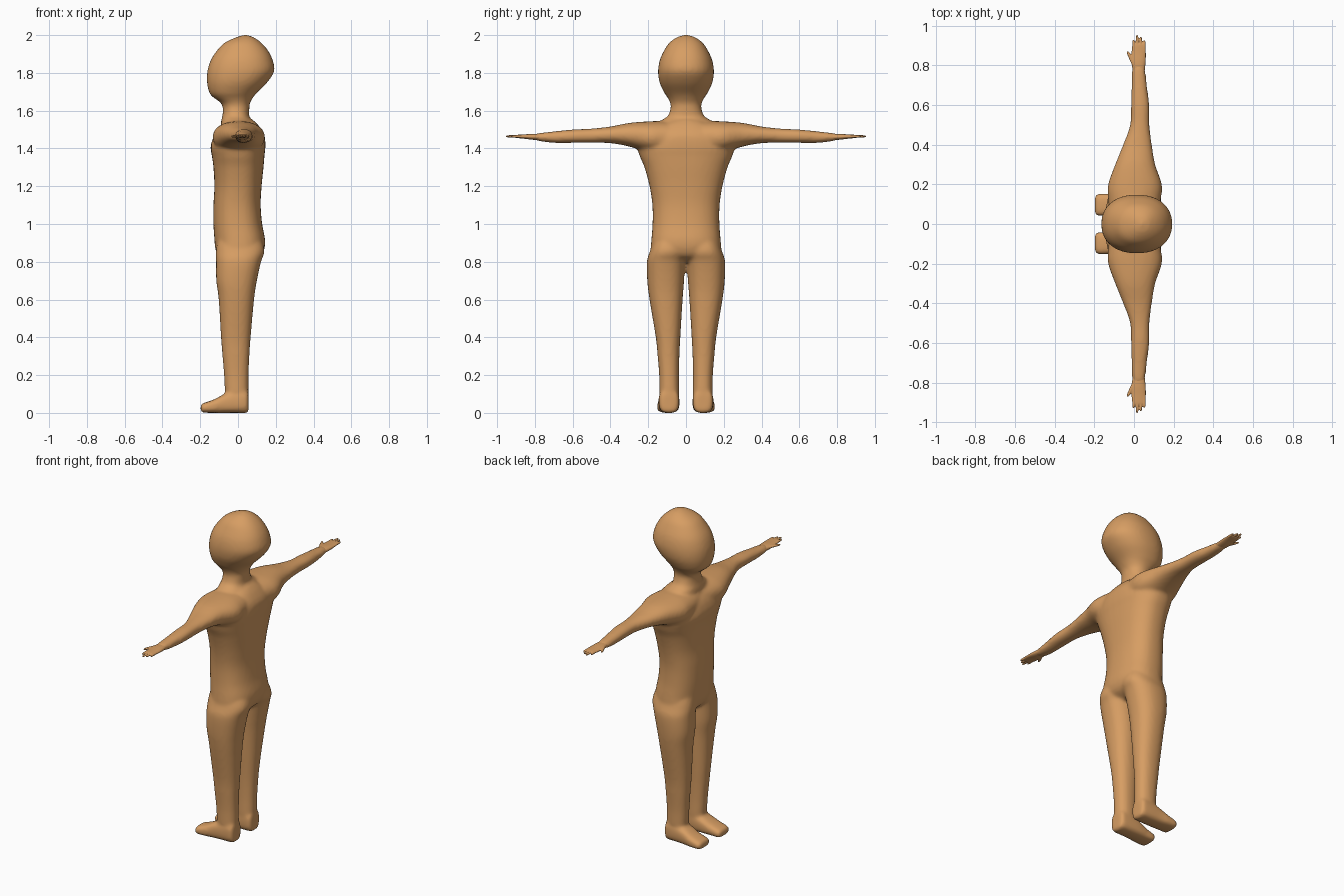
import bpy, bmesh, math
from mathutils import Vector

old = bpy.data.objects.get("Cube")
if old:
    bpy.data.objects.remove(old)

# Single skin material
skin = bpy.data.materials.new("tan_skin")
skin.use_nodes = True
skin.diffuse_color = (0.68, 0.34, 0.125, 1)
bsdf = skin.node_tree.nodes["Principled BSDF"]
bsdf.inputs["Base Color"].default_value = skin.diffuse_color
bsdf.inputs["Roughness"].default_value = 0.7


def smooth_rows(rows, steps=5):
    """Catmull-Rom interpolation between hand-placed sections."""
    rows = [Vector(r) for r in rows]
    out = []
    for i in range(len(rows) - 1):
        p0, p1 = rows[max(i - 1, 0)], rows[i]
        p2, p3 = rows[i + 1], rows[min(i + 2, len(rows) - 1)]
        for s in range(steps):
            t = s / steps
            out.append(p1 + (p2 - p0) * (t / 2)
                       + (p0 * 2 - p1 * 5 + p2 * 4 - p3) * (t * t / 2)
                       + (p1 * 3 - p0 - p2 * 3 + p3) * (t ** 3 / 2))
    return out + [rows[-1]]


def loft(bm, axis, rows, side=1, power=2.2, count=40):
    """Loft rounded sections along an axis; rows are centimetres:
    position, low and high of each remaining axis (or one half width)."""
    rows = [r if len(r) == 5 else (*r[:3], -r[3], r[3]) for r in rows]
    others = [k for k in range(3) if k != axis]
    rings = []
    for pos, a0, a1, b0, b1 in smooth_rows(rows):
        ring = []
        for i in range(count):
            ang = math.tau * i / count
            c, s = math.cos(ang), math.sin(ang)
            co = Vector()
            co[axis] = pos
            co[others[0]] = (a0 + a1 + (a1 - a0) * math.copysign(abs(c) ** (2 / power), c)) / 2
            co[others[1]] = (b0 + b1 + (b1 - b0) * math.copysign(abs(s) ** (2 / power), s)) / 2
            co.y *= side
            ring.append(bm.verts.new(co / 100))
        rings.append(ring)
    for lower, upper in zip(rings, rings[1:]):
        for i in range(count):
            j = (i + 1) % count
            bm.faces.new((lower[i], lower[j], upper[j], upper[i]))
    bm.faces.new(rings[0])
    bm.faces.new(rings[-1])


def finish(name, bm, voxel, relax):
    """Fuse the lofted volumes into one soft surface."""
    bmesh.ops.recalc_face_normals(bm, faces=bm.faces)
    mesh = bpy.data.meshes.new(name)
    bm.to_mesh(mesh)
    bm.free()
    mesh.materials.append(skin)
    mesh.shade_smooth()
    ob = bpy.data.objects.new(name, mesh)
    bpy.context.collection.objects.link(ob)
    fuse = ob.modifiers.new("fuse", 'REMESH')
    fuse.mode = 'VOXEL'
    fuse.voxel_size = voxel
    fuse.use_smooth_shade = True
    soft = ob.modifiers.new("soften", 'SMOOTH')
    soft.factor = 0.5
    soft.iterations = relax


torso = [(80, -7, 7, 10), (83, -10.5, 12, 16.5), (87, -12, 14, 18.5),
         (92, -12.5, 14.3, 18.3), (100, -13, 12.8, 17.7), (110, -13, 12, 17.8),
         (120, -12.5, 12.5, 19.3), (130, -13, 13.5, 22), (136, -13.8, 14, 24.5),
         (141, -14.5, 14.5, 25.5), (147, -12.5, 14, 22), (152, -8.5, 11, 15),
         (155, -7, 8, 9)]
head = [(148, -9, 9, 16), (154, -9, 7.5, 14), (157, -8.3, 6, 9.8),
        (161, -8, 6, 8.2), (164, -9, 6.3, 8.3), (167, -13, 8, 9.8),
        (169.5, -15.2, 10, 11.5), (175, -16.4, 15.5, 14), (181, -16.2, 19.2, 14.8),
        (187, -14.3, 18.3, 13.8), (192, -11, 15.8, 11.5), (196, -7, 12.3, 8.8),
        (199, -.5, 8, 4.5), (200.2, 3.9, 4.1, .1)]
leg = [(98, -9, 9, 3, 14), (90, -11, 13, 1, 17.5), (85, -11.7, 14, 0, 19.3),
       (80, -11.6, 12.2, .4, 20.7), (70, -11.5, 10, 1, 20.5),
       (60, -10.2, 8.5, 1.8, 19.3), (40, -9, 6.7, 3, 16), (30, -8.2, 6, 3.5, 15),
       (20, -7.4, 5.6, 3.7, 14.2), (10, -6.8, 5.5, 3.6, 14), (4, -6, 5, 4, 13.5)]
foot = [(-19.8, 6, 13, 1, 4), (-18.7, 4.2, 15, .2, 5), (-13, 4, 15.2, 0, 7),
        (-7, 3.5, 14.7, 0, 10), (0, 3.5, 14.5, 0, 12), (4.5, 4, 14, 0, 12),
        (5.6, 6, 12, 1, 10)]
arm = [(-4, -11, 11, 136, 154), (12, -13, 13.5, 137, 154.5),
       (20, -13, 14, 138, 154.3), (30, -9.5, 10.7, 141, 153.5),
       (40, -5.5, 9, 142.8, 151.6), (50, -2, 7.8, 143, 150.5),
       (60, -1.5, 7.7, 143, 150), (70, -1.2, 6.5, 143, 149),
       (77, -1, 5.8, 143.8, 148.2), (81, -.6, 5.2, 144.9, 147.4)]
palm = [(74, 0, 5, 144.4, 147.6), (81, -1.2, 5.8, 144.6, 147.7),
        (86, -1.3, 6, 145.2, 147.4), (90, -.8, 5.7, 145.6, 147.2),
        (91, .2, 4.9, 146, 147)]

# Body: torso, head, legs, feet and arms fused together
bm = bmesh.new()
loft(bm, 2, torso, power=2.4)
loft(bm, 2, head)
for side in (1, -1):
    loft(bm, 2, leg, side, power=2.3)
    loft(bm, 0, foot, side, power=3)
    loft(bm, 1, arm, side)
finish("body", bm, 0.01, 6)


def digit(bm, side, base, tip, radius):
    """Tapered finger from base (x, y) to tip (x, y)."""
    rows = []
    for t, r in ((0, 1), (.5, 1), (.88, .8), (1, .25)):
        x = base[0] + (tip[0] - base[0]) * t
        y = base[1] + (tip[1] - base[1]) * t
        rows.append((y, x - radius * r, x + radius * r, 146.4 - .7 * r, 146.4 + .7 * r))
    loft(bm, 1, rows, side, count=16)


# Hands: palm, four fingers and a thumb
for name, side in (("hand_left", -1), ("hand_right", 1)):
    bm = bmesh.new()
    loft(bm, 1, palm, side)
    for i, reach in enumerate((93, 95.5, 94.5, 92.7)):
        x = -.2 + 1.8 * i
        digit(bm, side, (x * .95 + .1, 87), (x, reach), .72)
    digit(bm, side, (0, 80), (-3.3, 87.2), .95)
    finish(name, bm, 0.003, 3)
